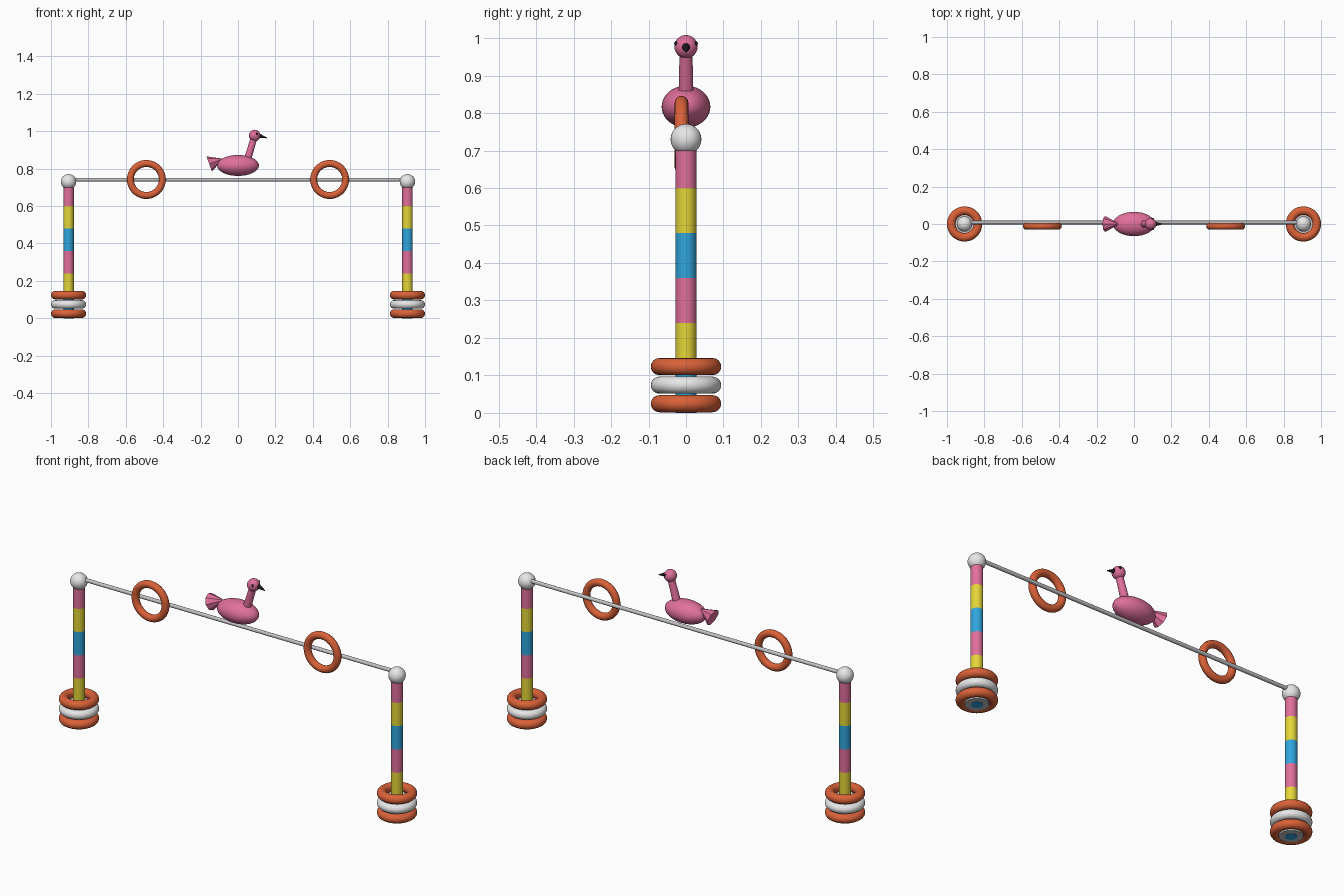
import bpy, bmesh, math
from mathutils import Vector, Matrix

if "Cube" in bpy.data.objects:
    bpy.data.objects.remove(bpy.data.objects["Cube"])


def material(name, rgb):
    m = bpy.data.materials.new(name)
    m.diffuse_color = (*rgb, 1)
    m.use_nodes = True
    m.node_tree.nodes["Principled BSDF"].inputs["Base Color"].default_value = m.diffuse_color
    return m


PINK = material("pink", (0.75, 0.16, 0.33))
YELLOW = material("yellow", (0.78, 0.67, 0.04))
BLUE = material("blue", (0.03, 0.38, 0.72))
ORANGE = material("orange", (0.70, 0.12, 0.04))
WHITE = material("white", (0.80, 0.80, 0.80))
SILVER = material("silver", (0.55, 0.55, 0.57))
BLACK = material("black", (0.012, 0.01, 0.012))


def finish(name, mat, smooth=True):
    ob = bpy.context.object
    ob.name = name
    ob.data.materials.append(mat)
    if smooth:
        bpy.ops.object.shade_smooth_by_angle(angle=math.radians(40))
    return ob


def ball(name, loc, radii, mat):
    bpy.ops.mesh.primitive_uv_sphere_add(segments=32, ring_count=20, radius=1, location=loc)
    bpy.context.object.scale = radii
    bpy.ops.object.transform_apply(location=False, rotation=False, scale=True)
    return finish(name, mat)


def rod(name, a, b, r1, r2, mat, sides=24, smooth=True):
    a, b = Vector(a), Vector(b)
    bpy.ops.mesh.primitive_cone_add(vertices=sides, radius1=r1, radius2=r2,
                                    depth=(b - a).length, location=(a + b) / 2)
    bpy.context.object.rotation_euler = (b - a).to_track_quat('Z', 'Y').to_euler()
    return finish(name, mat, smooth)


def ring(name, loc, outer, tube, mat, upright=False):
    bpy.ops.mesh.primitive_torus_add(
        major_radius=outer - tube, minor_radius=tube, major_segments=48, minor_segments=16,
        location=loc, rotation=(math.pi / 2 if upright else 0, 0, 0))
    return finish(name, mat)


def striped_post(name, x):
    # one tube with a cut at every stripe; colour chosen by height
    bm = bmesh.new()
    step, n, r = 0.12, 24, 0.028
    rings = [[bm.verts.new((r * math.cos(2 * math.pi * i / n), r * math.sin(2 * math.pi * i / n), k * step))
              for i in range(n)] for k in range(7)]
    for k in range(6):
        for i in range(n):
            j = (i + 1) % n
            f = bm.faces.new((rings[k][i], rings[k][j], rings[k + 1][j], rings[k + 1][i]))
            f.material_index = k % 3
    bm.faces.new(rings[0][::-1]).material_index = 0
    bm.faces.new(rings[6]).material_index = 2
    me = bpy.data.meshes.new(name)
    bm.to_mesh(me)
    bm.free()
    for m in (BLUE, YELLOW, PINK):
        me.materials.append(m)
    ob = bpy.data.objects.new(name, me)
    ob.location.x = x
    bpy.context.collection.objects.link(ob)
    bpy.ops.object.select_all(action='DESELECT')
    ob.select_set(True)
    bpy.context.view_layer.objects.active = ob
    bpy.ops.object.shade_smooth_by_angle(angle=math.radians(40))


# two posts with stacked base rings, knob and hanging ring
for side, s in (("left", -1), ("right", 1)):
    x = 0.906 * s
    striped_post(side + "_post", x)
    ball(side + "_post_knob", (x, 0, 0.73), (0.041,) * 3, WHITE)
    for k, mat in enumerate((ORANGE, WHITE, ORANGE)):
        ring(f"{side}_base_ring_{k + 1}", (x, 0, 0.0245 + 0.0495 * k), 0.094, 0.0228, mat)
    rod(side + "_base_plate", (x, 0, 0.001), (x, 0, 0.02), 0.055, 0.055, SILVER, 32)
    ring(side + "_bar_ring", (0.49 * s, -0.012, 0.742), 0.104, 0.0185, ORANGE, True)

# crossbar
rod("crossbar", (-0.906, 0.008, 0.741), (0.906, 0.008, 0.741), 0.0095, 0.0095, SILVER)

# bird on the bar
ball("bird_body", (0, 0, 0.817), (0.112, 0.065, 0.056), PINK)
rod("bird_neck", (0.048, 0, 0.84), (0.088, 0, 0.972), 0.020, 0.017, PINK)
ball("bird_head", (0.089, 0, 0.977), (0.031,) * 3, PINK)
rod("bird_beak", (0.111, 0, 0.977), (0.154, 0, 0.964), 0.012, 0.002, BLACK, 16)
rod("bird_tail", (-0.154, 0, 0.825), (-0.085, 0, 0.850), 0.043, 0.004, PINK, 8, False)
for side, s in (("left", 1), ("right", -1)):
    ball(side + "_bird_eye", (0.101, 0.0265 * s, 0.986), (0.006, 0.005, 0.006), BLACK)
